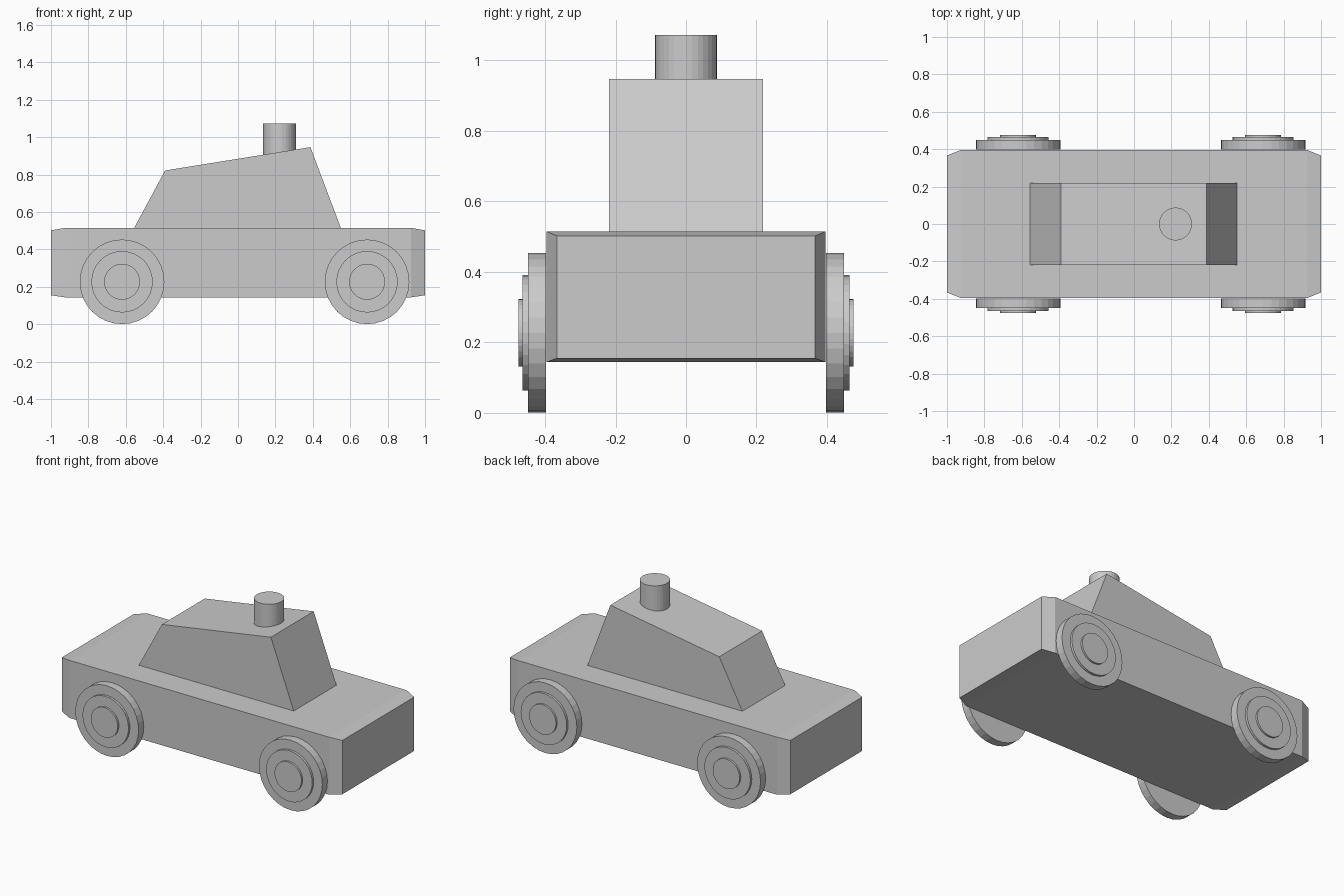
import bpy, bmesh
from math import pi
from mathutils import Matrix, Vector

if "Cube" in bpy.data.objects:
    bpy.data.objects.remove(bpy.data.objects["Cube"])


def finish(bm, name):
    bmesh.ops.recalc_face_normals(bm, faces=bm.faces)
    mesh = bpy.data.meshes.new(name)
    bm.to_mesh(mesh)
    bm.free()
    obj = bpy.data.objects.new(name, mesh)
    bpy.context.collection.objects.link(obj)
    return obj


def extrude_profile(name, profile, half_width):
    bm = bmesh.new()
    face = bm.faces.new([bm.verts.new((x, -half_width, z)) for x, z in profile])
    ext = bmesh.ops.extrude_face_region(bm, geom=[face])
    verts = [g for g in ext["geom"] if isinstance(g, bmesh.types.BMVert)]
    bmesh.ops.translate(bm, verts=verts, vec=(0, 2 * half_width, 0))
    # extrude_face_region keeps the starting face as the near cap
    return finish(bm, name)


def lathe(name, profile, matrix, sides=32):
    """Stacked rings of (radius, height) with capped ends."""
    bm = bmesh.new()
    rings = []
    for r, h in profile:
        ring = bmesh.ops.create_circle(bm, segments=sides, radius=r,
                                       matrix=Matrix.Translation((0, 0, h)))["verts"]
        rings.append(ring)
    for a, b in zip(rings, rings[1:]):
        for i in range(sides):
            j = (i + 1) % sides
            bm.faces.new((a[i], a[j], b[j], b[i]))
    bm.faces.new(rings[0])
    bm.faces.new(rings[-1])
    bm.transform(matrix)
    return finish(bm, name)


# Body: long block whose two ends taper in slightly
bm = bmesh.new()
sections = []
for x, y, z0, z1 in ((-1, .366, .155, .502), (-.925, .396, .144, .515),
                     (.925, .396, .144, .515), (1, .366, .155, .502)):
    sections.append([bm.verts.new((x, py, pz)) for py, pz in
                     ((-y, z0), (y, z0), (y, z1), (-y, z1))])
for a, b in zip(sections, sections[1:]):
    for i in range(4):
        j = (i + 1) % 4
        bm.faces.new((a[i], a[j], b[j], b[i]))
bm.faces.new(sections[0])
bm.faces.new(sections[-1])
finish(bm, "body")

# Cabin with sloping roof
extrude_profile("cabin", [(-.555, .515), (-.39, .822), (.387, .947), (.55, .515)], .218)

# Roof funnel
lathe("roof_funnel", [(.088, .86), (.088, 1.073)], Matrix.Translation((.222, 0, 0)))

# Four stepped wheels: tyre, rim, hub
wheel = [(.226, .397), (.226, .449), (.164, .449), (.164, .464), (.096, .464), (.096, .476)]
for end, x in (("rear", -.62), ("front", .69)):
    for side, sign in (("right", -1), ("left", 1)):
        lathe(f"{end}_{side}_wheel", wheel,
              Matrix.Translation((x, 0, .227)) @ Matrix.Rotation(-sign * pi / 2, 4, "X"))
